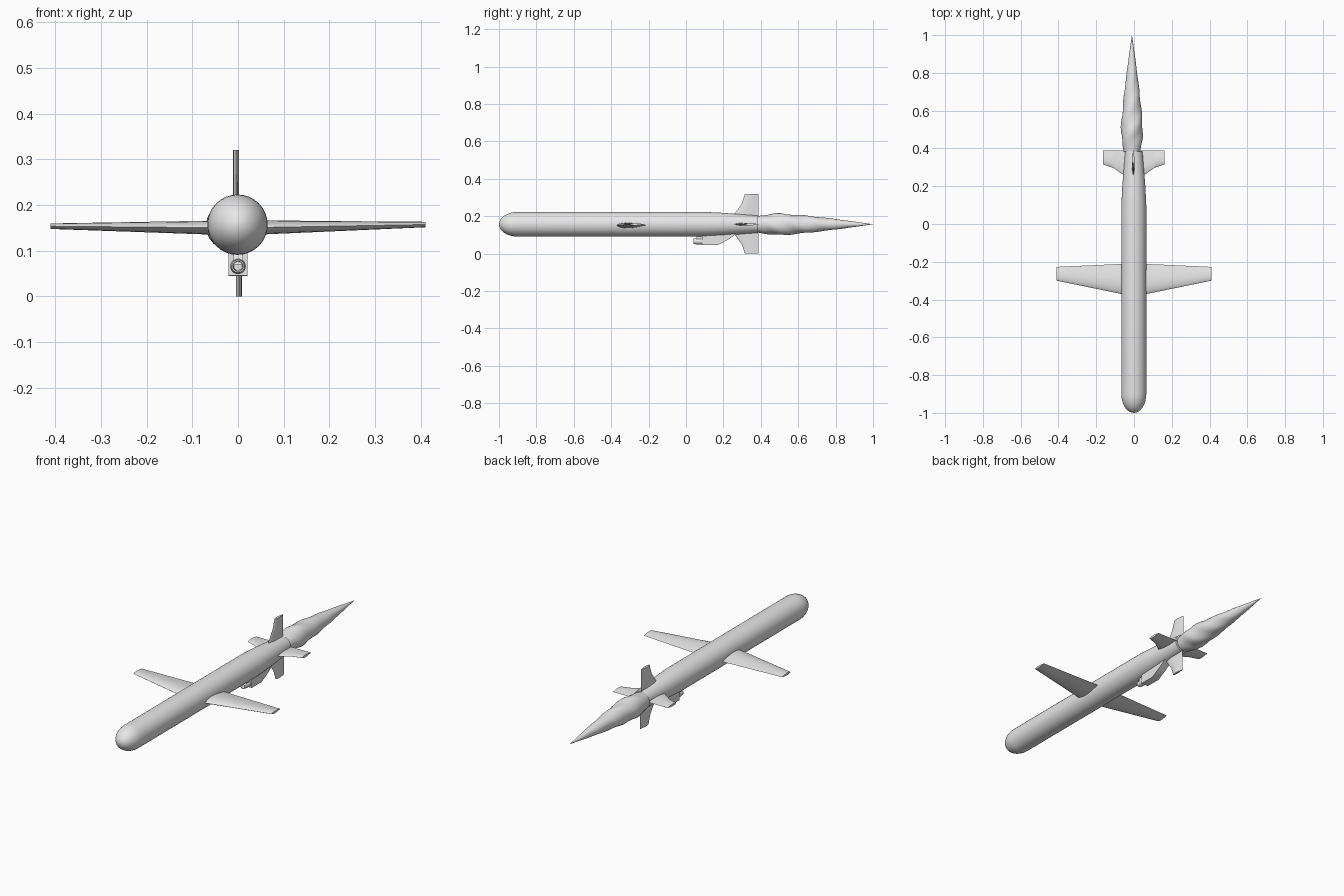
import bpy, bmesh
from math import sin, cos, pi, radians
from mathutils import Vector

cube = bpy.data.objects.get("Cube")
if cube:
    bpy.data.objects.remove(cube, do_unlink=True)

AXIS_Z = 0.157
BODY_R = 0.066

grey = bpy.data.materials.new("light_grey")
grey.use_nodes = True
grey.diffuse_color = (0.8, 0.8, 0.8, 1)
for node in grey.node_tree.nodes:
    if node.type == 'BSDF_PRINCIPLED':
        node.inputs["Base Color"].default_value = (0.8, 0.8, 0.8, 1)


def loft(name, rings, angle=35):
    """Skin a list of equal-length point rings and cap both ends."""
    bm = bmesh.new()
    loops = [[bm.verts.new(p) for p in ring] for ring in rings]
    n = len(loops[0])
    for a, b in zip(loops, loops[1:]):
        for i in range(n):
            j = (i + 1) % n
            bm.faces.new((a[i], a[j], b[j], b[i]))
    bm.faces.new(loops[0])
    bm.faces.new(loops[-1])
    bmesh.ops.recalc_face_normals(bm, faces=bm.faces)
    mesh = bpy.data.meshes.new(name)
    bm.to_mesh(mesh)
    bm.free()
    mesh.materials.append(grey)
    obj = bpy.data.objects.new(name, mesh)
    bpy.context.collection.objects.link(obj)
    bpy.ops.object.select_all(action='DESELECT')
    obj.select_set(True)
    bpy.context.view_layer.objects.active = obj
    bpy.ops.object.shade_smooth_by_angle(angle=radians(angle))
    return obj


def ring(y, r, x=0.0, z=AXIS_Z, sides=32, ripple=0.0):
    """Ring around the long axis, with an optional twisted three-lobed ripple."""
    pts = []
    for i in range(sides):
        a = 2 * pi * i / sides
        rr = r * (1 + ripple * sin(3 * a + 45 * y))
        pts.append((x + rr * cos(a), y, z + rr * sin(a)))
    return pts


def blade(name, origin, angle, root, tip):
    """Airfoil blade; root and tip are (span, lead y, trail y, thickness)."""
    out = Vector((cos(angle), 0, sin(angle)))
    up = Vector((-sin(angle), 0, cos(angle)))
    steps = 10
    ts = [(1 - cos(pi * i / steps)) / 2 for i in range(steps + 1)]
    outline = [(t, sin(pi * t ** 0.7) / 2) for t in ts]
    outline += [(t, -h) for t, h in reversed(outline[1:-1])]
    rings = []
    for span, lead, trail, thick in (root, tip):
        rings.append([Vector(origin) + out * span + up * (h * thick)
                      + Vector((0, lead + (trail - lead) * t, 0)) for t, h in outline])
    return loft(name, rings)


# Fuselage with rounded nose and tapered tail
nose = [(-1 + 0.1 * (1 - cos(a)), BODY_R * sin(a))
        for a in [max(0.01, pi / 2 * i / 8) for i in range(9)]]
tail = [(0.1, BODY_R), (0.2, 0.061), (0.3, 0.053), (0.385, 0.046)]
loft("fuselage", [ring(y, r, x=-0.001) for y, r in nose + tail])

# Exhaust plume with a twisted surface
plume = []
for i in range(45):
    s = i / 44
    if s < 0.19:
        r = 0.044 + 0.013 * sin(pi / 2 * s / 0.19)
    else:
        r = 0.057 * (1 - ((s - 0.19) / 0.81) ** 1.3)
    lobes = 0.07 * min(1, s * 8) * (1 - s)
    plume.append(ring(0.385 + 0.615 * s, max(r, 0.0005), x=-0.011, sides=24, ripple=lobes))
loft("exhaust_plume", plume, angle=50)

# Main wings
for side, angle in (("left", 0.018), ("right", pi - 0.009)):
    blade(side + "_wing", (0, 0, 0.15), angle,
          (0.03, -0.378, -0.21, 0.032), (0.41, -0.3, -0.227, 0.012))

# Tail fins
for name, x, angle, span in (("left_tail_fin", 0, 0, 0.161), ("right_tail_fin", 0, pi, 0.163),
                             ("upper_tail_fin", -0.004, pi / 2, 0.163),
                             ("lower_tail_fin", 0.002, -pi / 2, 0.157)):
    blade(name, (x, 0, AXIS_Z), angle,
          (0.02, 0.235, 0.388, 0.013), (span * 0.68, 0.298, 0.388, 0.013))
    blade(name + "_tip", (x, 0, AXIS_Z), angle,
          (span * 0.68, 0.298, 0.388, 0.013), (span, 0.315, 0.388, 0.013))

# Air intake duct under the rear body
duct = [(0.085, 0.1), (0.085, 0.046), (0.17, 0.045), (0.225, 0.075), (0.28, 0.112)]
loft("intake_duct", [[(x, y, z) for y, z in duct] for x in (-0.021, 0.021)])

# Hollow intake mouth
mouth = [(0.09, 0.017), (0.06, 0.017), (0.04, 0.014), (0.04, 0.011), (0.075, 0.009)]
loft("intake_mouth", [ring(y, r, z=0.066, sides=20) for y, r in mouth])
# Fairing joining the mouth to the belly
loft("intake_fairing", [[(x, y, z) for y, z in ((0.05, 0.07), (0.09, 0.07), (0.09, 0.1), (0.06, 0.1))]
                        for x in (-0.011, 0.011)])
